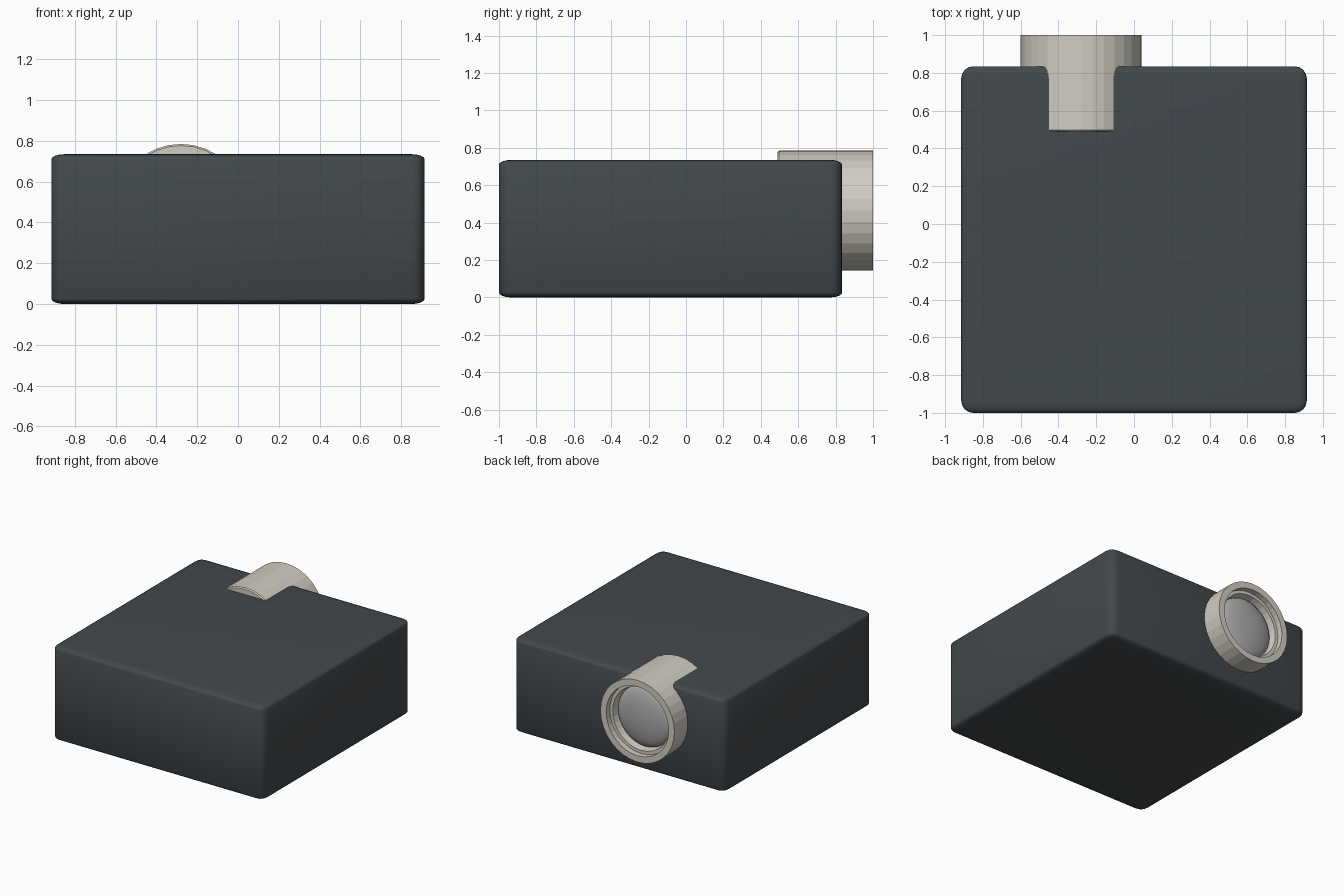
import bpy, bmesh, math

if "Cube" in bpy.data.objects:
    bpy.data.objects.remove(bpy.data.objects["Cube"])

CX, CZ = -0.28, 0.465      # lens axis
SIDES = 32


def material(name, rgb):
    m = bpy.data.materials.new(name)
    m.diffuse_color = (*rgb, 1)
    m.use_nodes = True
    m.node_tree.nodes["Principled BSDF"].inputs["Base Color"].default_value = m.diffuse_color
    return m


def finish(bm, name, mat, angle=None):
    bmesh.ops.recalc_face_normals(bm, faces=bm.faces)
    me = bpy.data.meshes.new(name)
    bm.to_mesh(me)
    bm.free()
    ob = bpy.data.objects.new(name, me)
    bpy.context.collection.objects.link(ob)
    me.materials.append(mat)
    if angle:
        bpy.ops.object.select_all(action='DESELECT')
        ob.select_set(True)
        bpy.context.view_layer.objects.active = ob
        bpy.ops.object.shade_smooth_by_angle(angle=math.radians(angle))
    return ob


def lathe(name, profile, mat, angle=None):
    """Spin (radius, y) points around the lens axis; zero radius closes an end."""
    bm = bmesh.new()
    rings = []
    for r, y in profile:
        n = 1 if r == 0 else SIDES
        rings.append([bm.verts.new((CX + r * math.sin(2 * math.pi * i / SIDES), y,
                                    CZ + r * math.cos(2 * math.pi * i / SIDES)))
                      for i in range(n)])
    for a, b in zip(rings, rings[1:]):
        for i in range(SIDES):
            j = (i + 1) % SIDES
            quad = [a[i % len(a)], a[j % len(a)], b[j % len(b)], b[i % len(b)]]
            bm.faces.new(list(dict.fromkeys(quad)))
    return finish(bm, name, mat, angle)


dark = material("dark_casing", (0.055, 0.065, 0.072))
cream = material("cream_barrel", (0.64, 0.61, 0.54))
grey = material("lens_glass", (0.40, 0.40, 0.41))

# Casing: rounded cube, squashed in height so its rounding is flatter in z
bm = bmesh.new()
bmesh.ops.create_cube(bm, size=1)
for v in bm.verts:
    v.co.x *= 1.83
    v.co.y *= 1.835
    v.co.z *= 1.83
bmesh.ops.bevel(bm, geom=bm.edges[:], offset=0.065, segments=4, profile=0.5,
                affect='EDGES')
for v in bm.verts:
    v.co.y -= 0.0825
    v.co.z = (v.co.z / 1.83 + 0.5) * 0.735
finish(bm, "casing", dark, 40)

# Lens barrel: outer tube, flat rim, stepped recess
lathe("lens_barrel", [(0, 0.49), (0.312, 0.49), (0.32, 0.498), (0.32, 1.0),
                      (0.27, 1.0), (0.27, 0.955), (0.245, 0.955),
                      (0.235, 0.89), (0, 0.89)], cream)

# Lens glass: shallow dome sitting in the recess
dome = [(0.236 * math.sin(t * math.pi / 16), 0.895 + 0.06 * math.cos(t * math.pi / 16))
        for t in range(9)]
lathe("lens_glass", dome, grey, 30)
